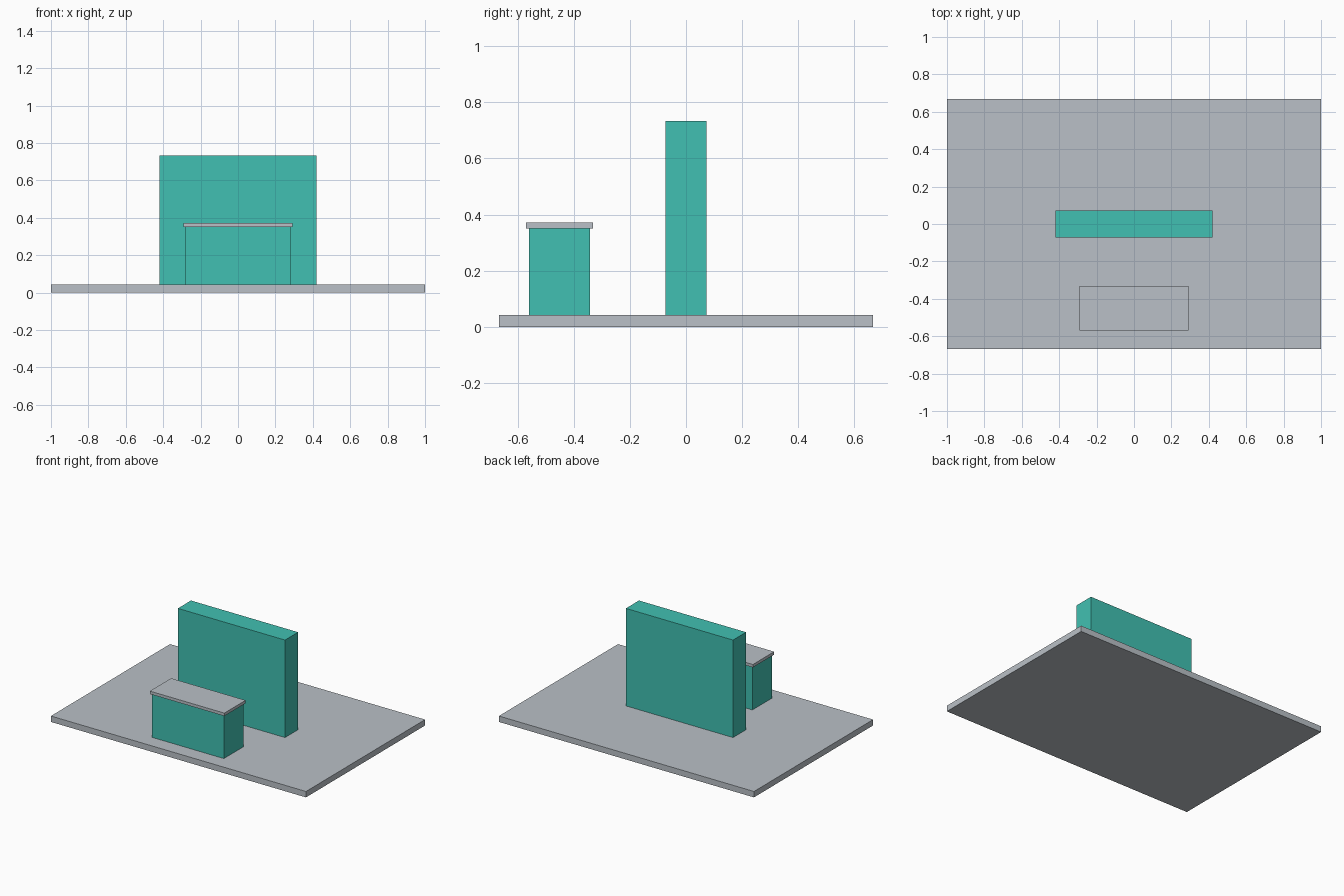
import bpy

if "Cube" in bpy.data.objects:
    bpy.data.objects.remove(bpy.data.objects["Cube"])


def material(name, rgb):
    mat = bpy.data.materials.new(name)
    mat.diffuse_color = (*rgb, 1.0)
    mat.use_nodes = True
    mat.node_tree.nodes["Principled BSDF"].inputs["Base Color"].default_value = mat.diffuse_color
    return mat


def box(name, x, y, z, mat):
    """Box from (min, max) ranges on each axis."""
    ranges = (x, y, z)
    bpy.ops.mesh.primitive_cube_add(size=1, location=[(a + b) / 2 for a, b in ranges])
    obj = bpy.context.object
    obj.name = name
    obj.scale = [b - a for a, b in ranges]
    bpy.ops.object.transform_apply(location=False, rotation=False, scale=True)
    obj.data.materials.append(mat)
    return obj


grey = material("light_grey", (0.49, 0.53, 0.57))
teal = material("teal", (0.053, 0.53, 0.445))

# Floor platform
box("floor_platform", (-1, 1), (-0.667, 0.667), (0, 0.042), grey)

# Upright back wall, sunk into the floor
box("back_wall", (-0.42, 0.42), (-0.073, 0.073), (0.002, 0.733), teal)

# Counter with an overhanging top
box("counter_body", (-0.281, 0.281), (-0.56, -0.342), (0.002, 0.35), teal)
box("counter_top", (-0.292, 0.292), (-0.57, -0.332), (0.35, 0.371), grey)
